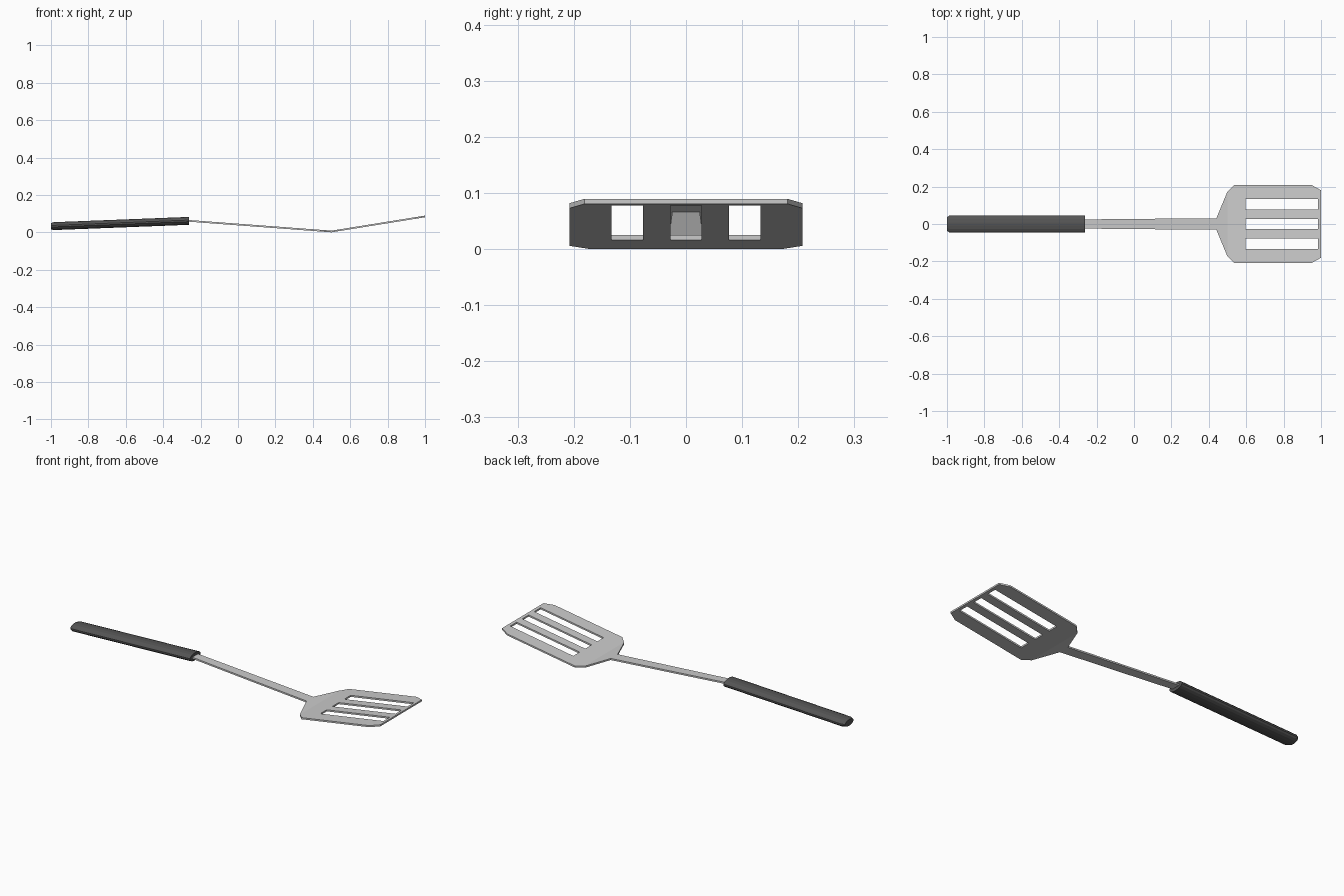
import bpy, bmesh, math

if "Cube" in bpy.data.objects:
    bpy.data.objects.remove(bpy.data.objects["Cube"])

THICK = 0.009
BEND_X = 0.5


def finish(bm, name):
    bmesh.ops.recalc_face_normals(bm, faces=bm.faces)
    me = bpy.data.meshes.new(name)
    bm.to_mesh(me)
    bm.free()
    ob = bpy.data.objects.new(name, me)
    bpy.context.collection.objects.link(ob)
    return ob


def centre_z(x):
    if x < BEND_X:
        return 0.0045 + (BEND_X - x) * 0.0745
    return 0.0045 + (x - BEND_X) * 0.161


def loop_edges(bm, pts):
    vs = [bm.verts.new((x, y, 0)) for x, y in pts]
    return [bm.edges.new((vs[i], vs[(i + 1) % len(vs)])) for i in range(len(vs))]


# Shaft and slotted blade: one bent sheet, outline mirrored across y = 0
half = [(-0.32, 0.024), (0.10, 0.028), (0.44, 0.030), (0.498, 0.17),
        (0.535, 0.208), (0.95, 0.208), (0.999, 0.181)]
outline = half + [(x, -y) for x, y in reversed(half)]
bm = bmesh.new()
edges = loop_edges(bm, outline)
for yc in (-0.105, 0.0, 0.105):
    a, b = yc - 0.028, yc + 0.028
    edges += loop_edges(bm, [(0.597, a), (0.983, a), (0.983, b), (0.597, b)])
bmesh.ops.triangle_fill(bm, edges=edges, use_beauty=True, normal=(0, 0, 1))
bmesh.ops.bisect_plane(bm, geom=bm.verts[:] + bm.edges[:] + bm.faces[:],
                       plane_co=(BEND_X, 0, 0), plane_no=(1, 0, 0))
for v in bm.verts:
    v.co.z = centre_z(v.co.x) + THICK / 2
top = bm.faces[:]
ext = bmesh.ops.extrude_face_region(bm, geom=top, use_keep_orig=True)
for v in ext["geom"]:
    if isinstance(v, bmesh.types.BMVert):
        v.co.z -= THICK
finish(bm, "shaft_and_blade")

# Handle: oval grip lofted through rings, with a chamfered butt end
SIDES = 16
bm = bmesh.new()
rings = []
for x, s in [(-1.0, 0.80), (-0.985, 1.0), (-0.262, 1.0)]:
    zc = 0.0325 + (x + 1) * 0.039
    ring = []
    for i in range(SIDES):
        t = 2 * math.pi * (i + 0.5) / SIDES
        ring.append(bm.verts.new((x, 0.047 * s * math.cos(t),
                                  zc + 0.0215 * s * math.sin(t))))
    rings.append(ring)
for r0, r1 in zip(rings, rings[1:]):
    for i in range(SIDES):
        j = (i + 1) % SIDES
        bm.faces.new((r0[i], r0[j], r1[j], r1[i]))
bm.faces.new(rings[0])
bm.faces.new(rings[-1])
handle = finish(bm, "handle")

# Dark grip material
mat = bpy.data.materials.new("dark_grip")
mat.diffuse_color = (0.09, 0.09, 0.09, 1)
mat.use_nodes = True
mat.node_tree.nodes["Principled BSDF"].inputs["Base Color"].default_value = mat.diffuse_color
handle.data.materials.append(mat)
